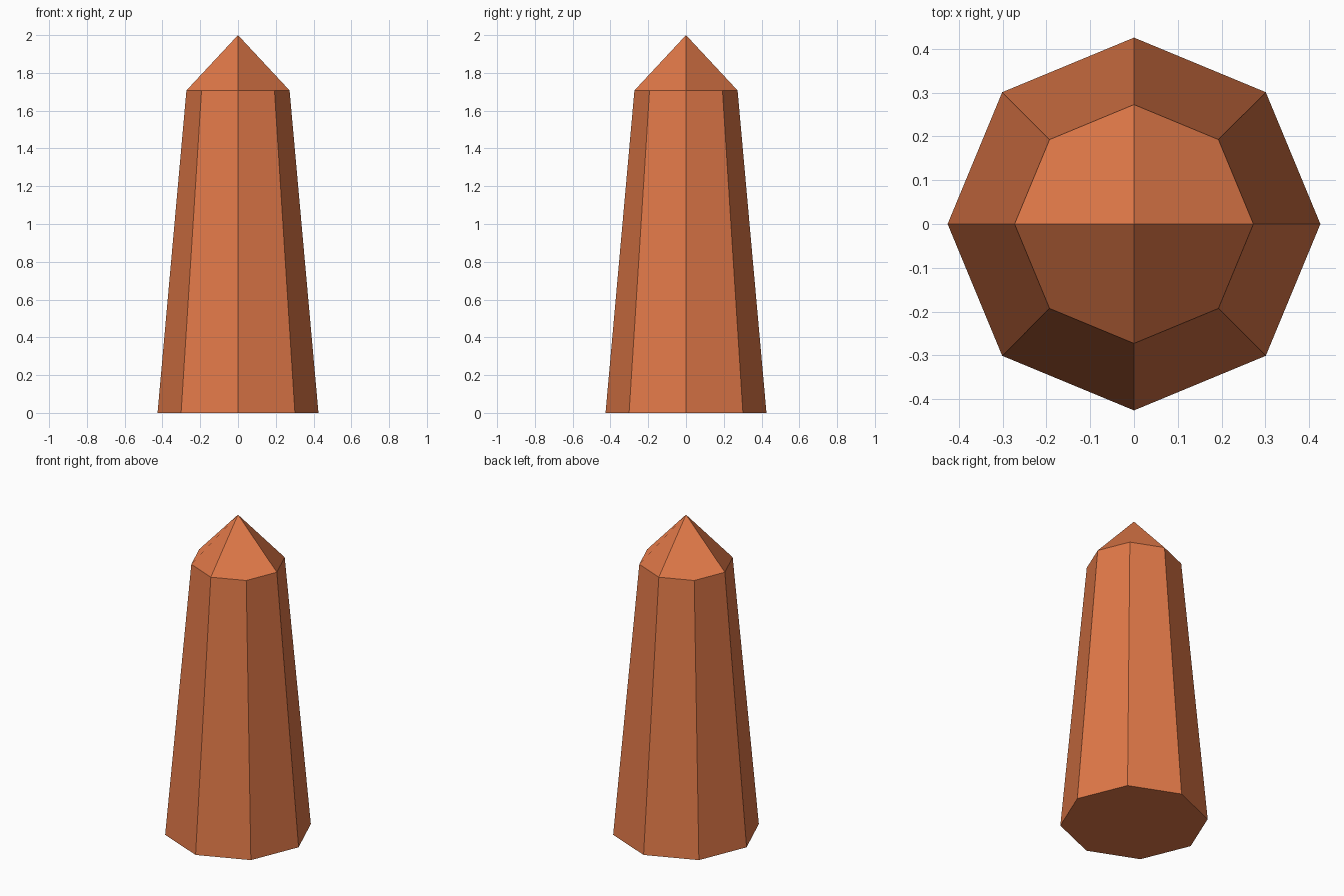
import bpy, bmesh
from math import cos, sin, pi

if "Cube" in bpy.data.objects:
    bpy.data.objects.remove(bpy.data.objects["Cube"])

SIDES = 8
BASE_R, SHOULDER_R = 0.426, 0.273
SHOULDER_Z, TOP_Z = 1.707, 2.0

bm = bmesh.new()


def ring(radius, z):
    return [bm.verts.new((radius * cos(2 * pi * i / SIDES),
                          radius * sin(2 * pi * i / SIDES), z))
            for i in range(SIDES)]


# Tapered octagonal shaft with a closed base
base = ring(BASE_R, 0)
shoulder = ring(SHOULDER_R, SHOULDER_Z)
bm.faces.new(base[::-1])
for i in range(SIDES):
    j = (i + 1) % SIDES
    bm.faces.new((base[i], base[j], shoulder[j], shoulder[i]))

# Pointed tip: four facets, each spanning two sides of the shaft
apex = bm.verts.new((0, 0, TOP_Z))
for i in range(0, SIDES, 2):
    bm.faces.new((apex, shoulder[i], shoulder[i + 1], shoulder[(i + 2) % SIDES]))

mesh = bpy.data.meshes.new("obelisk")
bm.to_mesh(mesh)
bm.free()
obelisk = bpy.data.objects.new("obelisk", mesh)
bpy.context.collection.objects.link(obelisk)

# Orange colour
mat = bpy.data.materials.new("orange")
mat.diffuse_color = (0.75, 0.19, 0.065, 1)
mat.use_nodes = True
mat.node_tree.nodes["Principled BSDF"].inputs["Base Color"].default_value = mat.diffuse_color
mesh.materials.append(mat)
